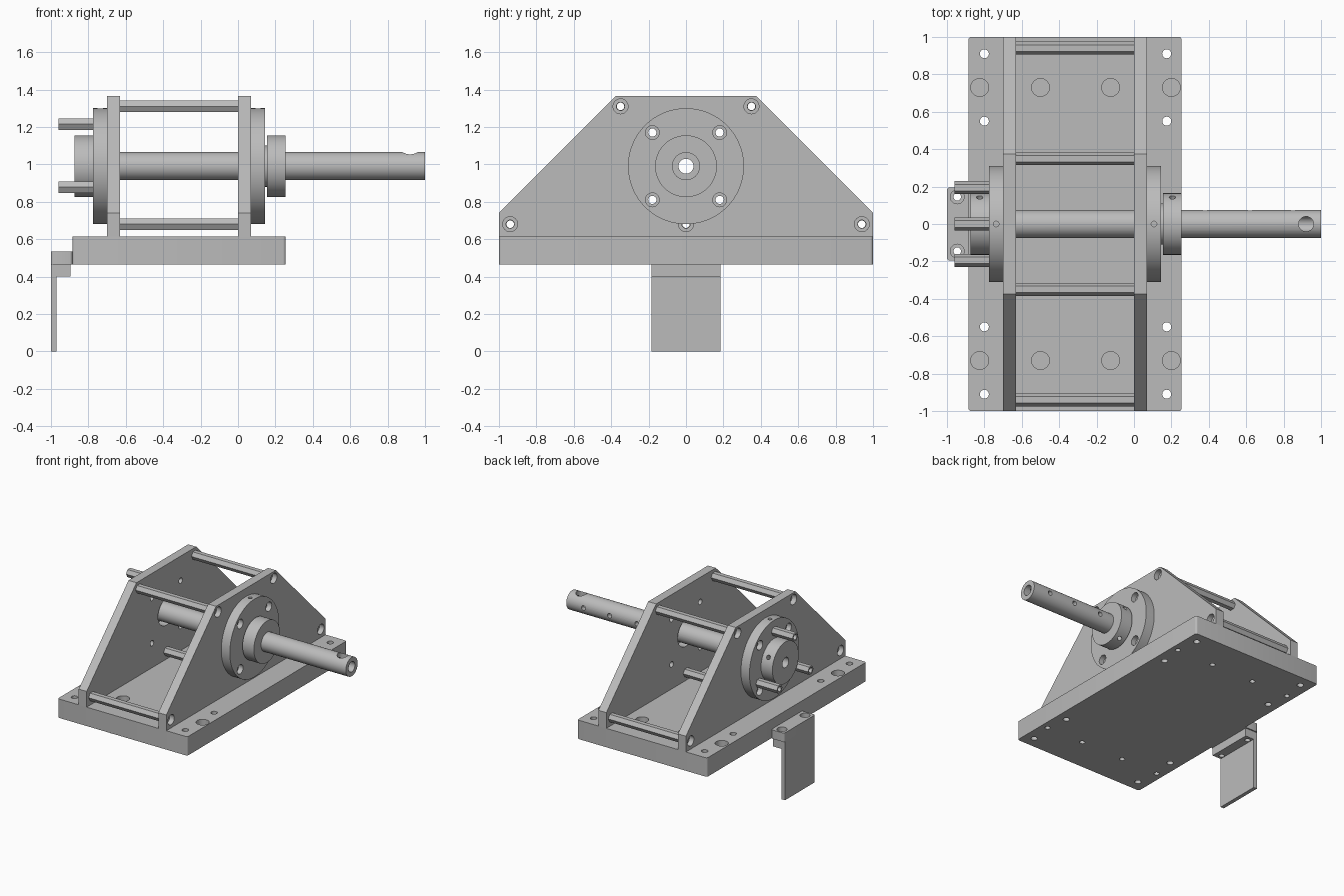
import bpy, bmesh
from math import radians, cos, sin, pi
from mathutils import Matrix, Vector

cube = bpy.data.objects.get("Cube")
if cube:
    bpy.data.objects.remove(cube, do_unlink=True)

metal = bpy.data.materials.new("grey_metal")
metal.use_nodes = True
metal.diffuse_color = (0.5, 0.5, 0.5, 1)
metal.node_tree.nodes["Principled BSDF"].inputs["Base Color"].default_value = (0.5, 0.5, 0.5, 1)

AXIS_Z = 0.99          # height of the shaft centre line
BASE_TOP, BASE_BOTTOM = 0.615, 0.465
PLATES = [("left", 0.0, 0.07, 1), ("right", -0.70, -0.63, -1)]


def make(name, bm):
    bmesh.ops.recalc_face_normals(bm, faces=bm.faces)
    mesh = bpy.data.meshes.new(name)
    bm.to_mesh(mesh)
    bm.free()
    mesh.materials.append(metal)
    obj = bpy.data.objects.new(name, mesh)
    bpy.context.scene.collection.objects.link(obj)
    return obj


def add_rod(bm, start, end, r, sides=32, twist=0.0):
    """Add a capped cylinder or prism between two points."""
    start, end = Vector(start), Vector(end)
    d = end - start
    m = (Matrix.Translation((start + end) / 2) @ d.to_track_quat("Z", "Y").to_matrix().to_4x4()
         @ Matrix.Rotation(twist, 4, "Z"))
    bmesh.ops.create_cone(bm, cap_ends=True, segments=sides, radius1=r, radius2=r,
                          depth=d.length, matrix=m)


def rod(name, start, end, r, sides=64):
    bm = bmesh.new()
    add_rod(bm, start, end, r, sides)
    return make(name, bm)


def box(name, x, y, z, bevel=0.0):
    bm = bmesh.new()
    bmesh.ops.create_cube(bm, size=1)
    for v in bm.verts:
        v.co = [(a + b) / 2 + c * (b - a) for c, (a, b) in zip(v.co, (x, y, z))]
    if bevel:
        edges = [e for e in bm.edges if abs(e.verts[0].co.z - e.verts[1].co.z) > 0.01]
        bmesh.ops.bevel(bm, geom=edges, offset=bevel, segments=4, profile=0.5, affect="EDGES")
    return make(name, bm)


def cut(obj, holes):
    """Drill non-overlapping holes given as (start, end, radius)."""
    bm = bmesh.new()
    for start, end, r in holes:
        add_rod(bm, start, end, r, 24)
    cutter = make("hole_cutter", bm)
    cutter.hide_render = True
    mod = obj.modifiers.new("holes", "BOOLEAN")
    mod.operation, mod.solver, mod.object = "DIFFERENCE", "EXACT", cutter
    graph = bpy.context.evaluated_depsgraph_get()
    result = bpy.data.meshes.new_from_object(obj.evaluated_get(graph))
    obj.modifiers.clear()
    obj.data = result
    bpy.data.objects.remove(cutter, do_unlink=True)


def along_x(points, a, b, r):
    return [((a, y, z), (b, y, z), r) for y, z in points]


def along_z(points, a, b, r):
    return [((x, y, a), (x, y, b), r) for x, y in points]


# Base plate with mounting holes and blind counterbores
base = box("base_plate", (-0.885, 0.255), (-1, 1), (BASE_BOTTOM, BASE_TOP), 0.015)
mounts = [(x, s * y) for x in (-0.80, 0.175) for y in (0.55, 0.91) for s in (-1, 1)]
pockets = [(x, s * 0.73) for x in (-0.825, -0.5, -0.125, 0.2) for s in (-1, 1)]
cut(base, along_z(mounts, 0.4, 0.7, 0.024) + along_z(pockets, 0.54, 0.7, 0.048)
    + along_z(pockets, 0.4, 0.52, 0.02))

# Side plates, with tie rod, bolt and shaft holes
tie_points = [(-0.35, 1.31), (0.35, 1.31), (-0.94, 0.68), (0.94, 0.68), (0, 0.68)]
bolt_points = [(sy * 0.18, AXIS_Z + sz * 0.18) for sy in (-1, 1) for sz in (-1, 1)]
half_profile = [(1, BASE_TOP), (1, 0.74), (0.375, 1.365)]
outline = half_profile + [(-y, z) for y, z in reversed(half_profile)]
for side, x0, x1, out in PLATES:
    bm = bmesh.new()
    face = bm.faces.new([bm.verts.new((x0, y, z)) for y, z in outline])
    grown = bmesh.ops.extrude_face_region(bm, geom=[face])["geom"]
    bmesh.ops.translate(bm, vec=(x1 - x0, 0, 0),
                        verts=[g for g in grown if isinstance(g, bmesh.types.BMVert)])
    plate = make(side + "_side_plate", bm)
    cut(plate, along_x(tie_points + bolt_points, x0 - 0.1, x1 + 0.1, 0.022)
        + along_x([(0, AXIS_Z)], x0 - 0.1, x1 + 0.1, 0.105))
    outer = x1 if out > 0 else x0
    cut(plate, along_x(tie_points, outer - out * 0.04, outer + out * 0.1, 0.04))

    # Bearing flange on the outside of the plate
    tip = outer + out * 0.075
    flange = rod(side + "_bearing_flange", (outer, 0, AXIS_Z), (tip, 0, AXIS_Z), 0.31, 96)
    cut(flange, along_x(bolt_points, outer - out * 0.1, tip + out * 0.1, 0.022)
        + along_x([(0, AXIS_Z)], outer - out * 0.1, tip + out * 0.1, 0.07)
        + [((outer + out * 0.037, 0, AXIS_Z + 0.29), (outer + out * 0.037, 0, AXIS_Z + 0.33), 0.015)])
    cut(flange, along_x(bolt_points, tip - out * 0.04, tip + out * 0.1, 0.037))

# Shaft collars with set screw holes
for name, a, b, in_end in (("left_collar", 0.155, 0.255, 0.145), ("right_collar", -0.875, -0.775, -0.775)):
    collar = rod(name, (a, 0, AXIS_Z), (b, 0, AXIS_Z), 0.165, 64)
    mid = (a + b) / 2
    screws = [((mid, 0.12 * cos(t), AXIS_Z + 0.12 * sin(t)),
               (mid, 0.25 * cos(t), AXIS_Z + 0.25 * sin(t)), 0.017)
              for t in (radians(30), radians(-60))]
    cut(collar, along_x([(0, AXIS_Z)], -1.2, 1.2, 0.04) + screws)
spacer = rod("collar_spacer", (0.14, 0, AXIS_Z), (0.16, 0, AXIS_Z), 0.11)
cut(spacer, along_x([(0, AXIS_Z)], -1.2, 1.2, 0.06))

# Hollow shaft with cross holes
shaft = rod("hollow_shaft", (-0.86, 0, AXIS_Z), (1, 0, AXIS_Z), 0.075, 48)
cut(shaft, along_x([(0, AXIS_Z)], -1.2, 1.2, 0.04))
cut(shaft, [((0.92, 0, AXIS_Z), (0.92, 0, AXIS_Z + 0.2), 0.04)]
    + [((x, 0.02, AXIS_Z), (x, 0.2, AXIS_Z), 0.018) for x in (0.85, 0.62, 0.38)])


# Hollow hexagonal spacers, with flat tops
def hex_spacer(name, a, b, y, z):
    bm = bmesh.new()
    bmesh.ops.create_cone(bm, cap_ends=True, segments=6, radius1=0.035, radius2=0.035, depth=b - a)
    for v in bm.verts:
        ang = round((pi + Vector((0, 1)).angle_signed(v.co.xy)) / (pi / 3)) * pi / 3
        v.co = ((a + b) / 2 + v.co.z, y + 0.035 * cos(ang), z + 0.035 * sin(ang))
    spacer = make(name, bm)
    cut(spacer, along_x([(y, z)], a - 0.1, b + 0.1, 0.02))


for i, (y, z) in enumerate(tie_points):
    hex_spacer(f"tie_rod_{i + 1}", -0.63, 0.0, y, z)
for i in range(3):
    t = radians(90 + 120 * i)
    hex_spacer(f"end_standoff_{i + 1}", -0.96, -0.775, 0.225 * cos(t), AXIS_Z + 0.225 * sin(t))

# Hanging bracket on the right edge of the base
screw_points = [(-0.945, -0.145), (-0.945, 0.145)]
clamp = box("bracket_clamp", (-1, -0.885), (-0.195, 0.195), (BASE_BOTTOM, 0.535), 0.015)
block = box("bracket_block", (-0.975, -0.895), (-0.185, 0.185), (0.40, BASE_BOTTOM))
box("bracket_leg", (-1, -0.97), (-0.185, 0.185), (0, BASE_BOTTOM))
for part in (clamp, block):
    cut(part, along_z(screw_points, 0.3, 0.6, 0.02))
cut(clamp, along_z(screw_points, 0.50, 0.6, 0.037))

# Smooth the round walls, keep corners sharp
for obj in bpy.context.scene.objects:
    if obj.type == "MESH" and metal.name in obj.data.materials:
        bpy.ops.object.select_all(action="DESELECT")
        obj.select_set(True)
        bpy.context.view_layer.objects.active = obj
        bpy.ops.object.shade_smooth_by_angle(angle=radians(30))
